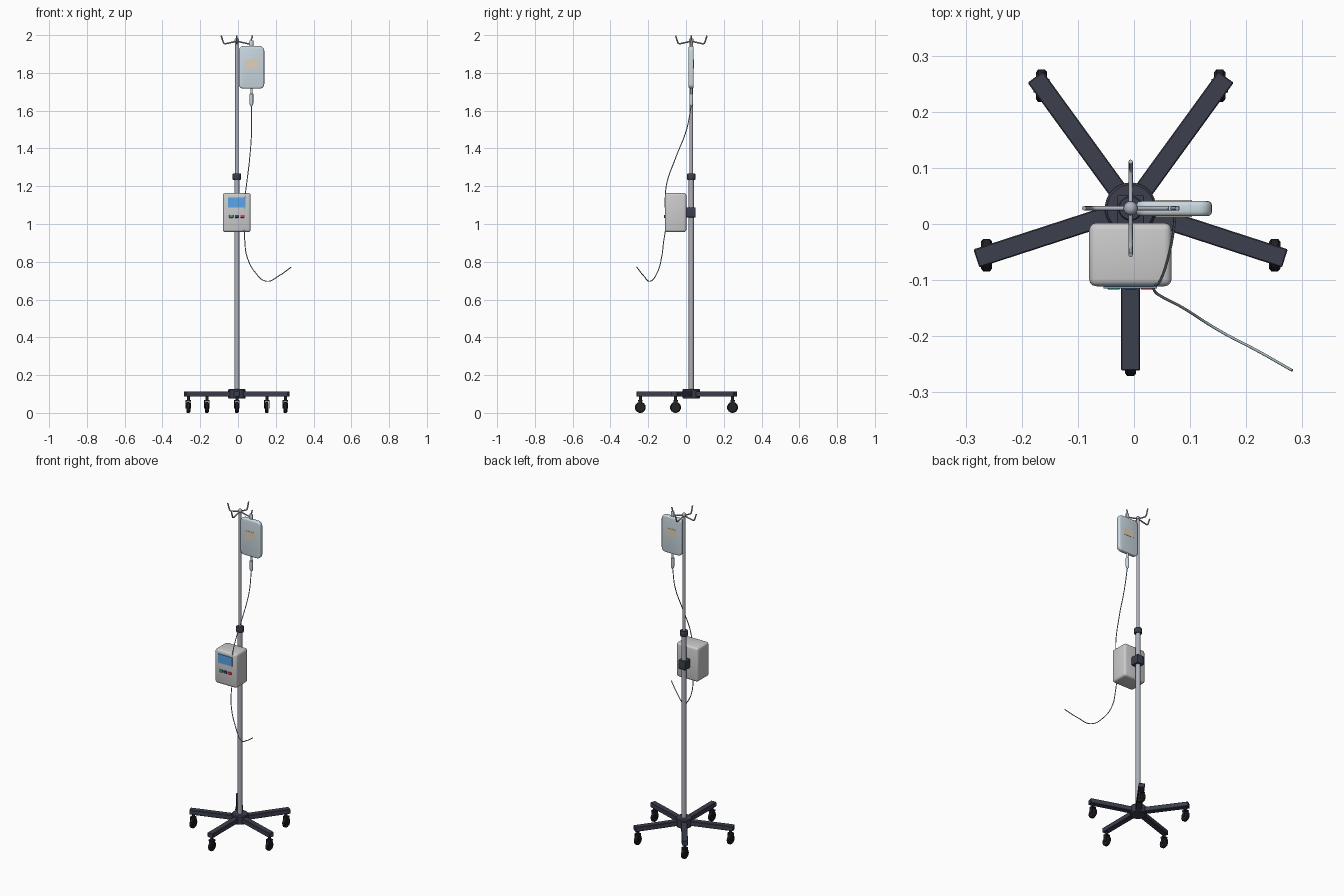
import bpy, bmesh
from math import cos, sin, radians
from mathutils import Vector, Matrix

cube = bpy.data.objects.get("Cube")
if cube:
    bpy.data.objects.remove(cube, do_unlink=True)


def material(name, r, g, b, metallic=0.0):
    m = bpy.data.materials.new(name)
    m.use_nodes = True
    m.diffuse_color = (r, g, b, 1)
    shader = m.node_tree.nodes["Principled BSDF"]
    shader.inputs["Base Color"].default_value = (r, g, b, 1)
    shader.inputs["Metallic"].default_value = metallic
    return m


SLATE = material("slate_plastic", 0.045, 0.05, 0.075)
RUBBER = material("black_rubber", 0.015, 0.015, 0.02)
STEEL = material("steel", 0.42, 0.44, 0.5)
CASING = material("pale_casing", 0.72, 0.73, 0.75)
FLUID = material("fluid_bag", 0.6, 0.7, 0.76)
LABEL = material("label_paper", 0.75, 0.64, 0.48)
SCREEN = material("screen_blue", 0.1, 0.38, 0.8)
GREEN = material("button_green", 0.05, 0.4, 0.18)
NAVY = material("button_navy", 0.04, 0.06, 0.15)
RED = material("button_red", 0.65, 0.05, 0.07)
TUBING = material("tubing", 0.35, 0.45, 0.5)

PX, PY = -0.006, 0.028      # pole axis


def finish(bm, name, mat):
    mesh = bpy.data.meshes.new(name)
    bm.to_mesh(mesh)
    bm.free()
    obj = bpy.data.objects.new(name, mesh)
    bpy.context.collection.objects.link(obj)
    mesh.materials.append(mat)
    bpy.ops.object.select_all(action='DESELECT')
    obj.select_set(True)
    bpy.context.view_layer.objects.active = obj
    bpy.ops.object.shade_smooth_by_angle(angle=radians(35))
    return obj


def box(name, low, high, mat, bevel=0.0, corner=0.0, segments=3, turn=None):
    """Box between two corners; corner rounds the outline seen from the front."""
    low, high = Vector(low), Vector(high)
    bm = bmesh.new()
    bmesh.ops.create_cube(bm, size=1)
    bmesh.ops.scale(bm, vec=high - low, verts=bm.verts)
    if corner:
        depth = [e for e in bm.edges
                 if abs(e.verts[0].co.y - e.verts[1].co.y) > 1e-4]
        bmesh.ops.bevel(bm, geom=depth, offset=corner, segments=5,
                        profile=0.5, affect='EDGES')
    if bevel:
        edges = [e for e in bm.edges if e.calc_face_angle(0) > radians(40)]
        bmesh.ops.bevel(bm, geom=edges, offset=bevel, segments=segments,
                        profile=0.5, affect='EDGES')
    bmesh.ops.translate(bm, vec=(low + high) / 2, verts=bm.verts)
    if turn:
        bmesh.ops.transform(bm, matrix=turn, verts=bm.verts)
    return finish(bm, name, mat)


def lathe(name, profile, centre, mat, axis='Z', steps=24):
    """Spin (radius, height) points into a closed turned part."""
    bm = bmesh.new()
    pts = [(0, profile[0][1])] + profile + [(0, profile[-1][1])]
    verts = [bm.verts.new((r, 0, h)) for r, h in pts]
    edges = [bm.edges.new(pair) for pair in zip(verts, verts[1:])]
    bmesh.ops.spin(bm, geom=verts + edges, cent=(0, 0, 0), axis=(0, 0, 1),
                   angle=radians(360), steps=steps)
    bmesh.ops.remove_doubles(bm, verts=bm.verts, dist=1e-5)
    bmesh.ops.recalc_face_normals(bm, faces=bm.faces)
    if axis == 'X':
        bmesh.ops.rotate(bm, matrix=Matrix.Rotation(radians(90), 3, 'Y'),
                         verts=bm.verts)
    bmesh.ops.translate(bm, vec=centre, verts=bm.verts)
    return finish(bm, name, mat)


def rod(name, points, radius, mat, smooth=True):
    """Round wire along a path."""
    curve = bpy.data.curves.new(name, 'CURVE')
    curve.dimensions = '3D'
    curve.bevel_depth = radius
    curve.bevel_resolution = 2
    curve.use_fill_caps = True
    curve.resolution_u = 8
    if smooth:
        spline = curve.splines.new('BEZIER')
        spline.bezier_points.add(len(points) - 1)
        for p, co in zip(spline.bezier_points, points):
            p.co = co
            p.handle_left_type = p.handle_right_type = 'AUTO'
    else:
        spline = curve.splines.new('POLY')
        spline.points.add(len(points) - 1)
        for p, co in zip(spline.points, points):
            p.co = (*co, 1)
    curve.materials.append(mat)
    obj = bpy.data.objects.new(name, curve)
    bpy.context.collection.objects.link(obj)
    return obj


# Base hub, five legs and their casters
lathe("base_hub", [(0.042, 0.075), (0.046, 0.079), (0.046, 0.122), (0.042, 0.127)],
      (PX, PY, 0), SLATE, steps=32)
for i in range(5):
    angle = radians(-90 + 72 * i)
    turn = Matrix.Translation((PX, PY, 0)) @ Matrix.Rotation(angle, 4, 'Z')
    box(f"leg_{i + 1}", (0.02, -0.017, 0.086), (0.289, 0.017, 0.114),
        SLATE, bevel=0.002, segments=1, turn=turn)
    x, y = PX + 0.27 * cos(angle), PY + 0.27 * sin(angle)
    lathe(f"caster_wheel_{i + 1}",
          [(0.024, -0.01), (0.029, -0.006), (0.029, 0.006), (0.024, 0.01)],
          (x, y, 0.029), RUBBER, axis='X')
    lathe(f"caster_stem_{i + 1}", [(0.008, 0.06), (0.008, 0.09)], (x, y, 0),
          RUBBER, steps=12)
    box(f"caster_fork_top_{i + 1}", (x - 0.0145, y - 0.012, 0.06),
        (x + 0.0145, y + 0.012, 0.068), RUBBER)
    for side, sign in (("left", 1), ("right", -1)):
        cx = x + sign * 0.0125
        box(f"caster_fork_{side}_{i + 1}", (cx - 0.002, y - 0.01, 0.024),
            (cx + 0.002, y + 0.01, 0.061), RUBBER)

# Telescopic pole
lathe("lower_pole", [(0.0135, 0.1), (0.0135, 1.25)], (PX, PY, 0), STEEL)
lathe("upper_pole", [(0.009, 1.24), (0.009, 1.97)], (PX, PY, 0), STEEL)
lathe("height_collar", [(0.02, 1.234), (0.022, 1.237), (0.022, 1.264), (0.02, 1.267)],
      (PX, PY, 0), SLATE)

# Top ball and four hooks
arc = [radians(a) for a in range(-75, 76, 15)]
lathe("top_ball", [(0.0125 * cos(a), 0.0125 * sin(a)) for a in arc],
      (PX, PY, 1.972), STEEL)
hook = [(0, 1.968), (0.03, 1.961), (0.062, 1.954), (0.069, 1.957),
        (0.074, 1.968), (0.083, 1.997)]
for i in range(4):
    c, s = cos(radians(90 * i)), sin(radians(90 * i))
    rod(f"hook_{i + 1}", [(PX + r * c, PY + r * s, z) for r, z in hook],
        0.004, STEEL, smooth=False)

# Pump with clamp, screen and buttons
box("pump_body", (-0.08, -0.111, 0.957), (0.067, 0.002, 1.164), CASING, bevel=0.013)
box("pump_clamp", (-0.03, -0.002, 1.035), (0.018, 0.051, 1.088), SLATE, bevel=0.003)
box("pump_screen", (-0.054, -0.115, 1.087), (0.041, -0.108, 1.141), SCREEN)
for name, x, mat in (("green", -0.036, GREEN), ("navy", -0.006, NAVY), ("red", 0.023, RED)):
    box(f"{name}_button", (x - 0.011, -0.117, 1.033), (x + 0.011, -0.108, 1.048), mat,
        bevel=0.002)

# Fluid bag with label, hanger tab and drip chamber
BX = 0.071
box("fluid_bag", (0.004, 0.014, 1.717), (0.139, 0.041, 1.942), FLUID,
    bevel=0.008, corner=0.024)
box("bag_label", (0.038, 0.0125, 1.824), (0.103, 0.0425, 1.87), LABEL)
box("bag_hanger", (BX - 0.01, 0.024, 1.935), (BX + 0.01, 0.032, 1.972), FLUID, bevel=0.002)
lathe("drip_chamber",
      [(0.003, 1.622), (0.009, 1.632), (0.01, 1.64), (0.01, 1.688),
       (0.006, 1.691), (0.006, 1.722)], (BX, PY, 0), FLUID, steps=16)

# Tubing from the chamber, through the pump, to its loose end
rod("tubing", [(BX, PY, 1.63), (0.072, 0.003, 1.5), (0.062, -0.055, 1.35),
               (0.046, -0.102, 1.215), (0.038, -0.109, 1.15), (0.035, -0.109, 0.97),
               (0.036, -0.118, 0.91), (0.047, -0.128, 0.83), (0.09, -0.151, 0.745),
               (0.152, -0.19, 0.697), (0.22, -0.226, 0.728), (0.282, -0.261, 0.772)],
    0.0025, TUBING)
